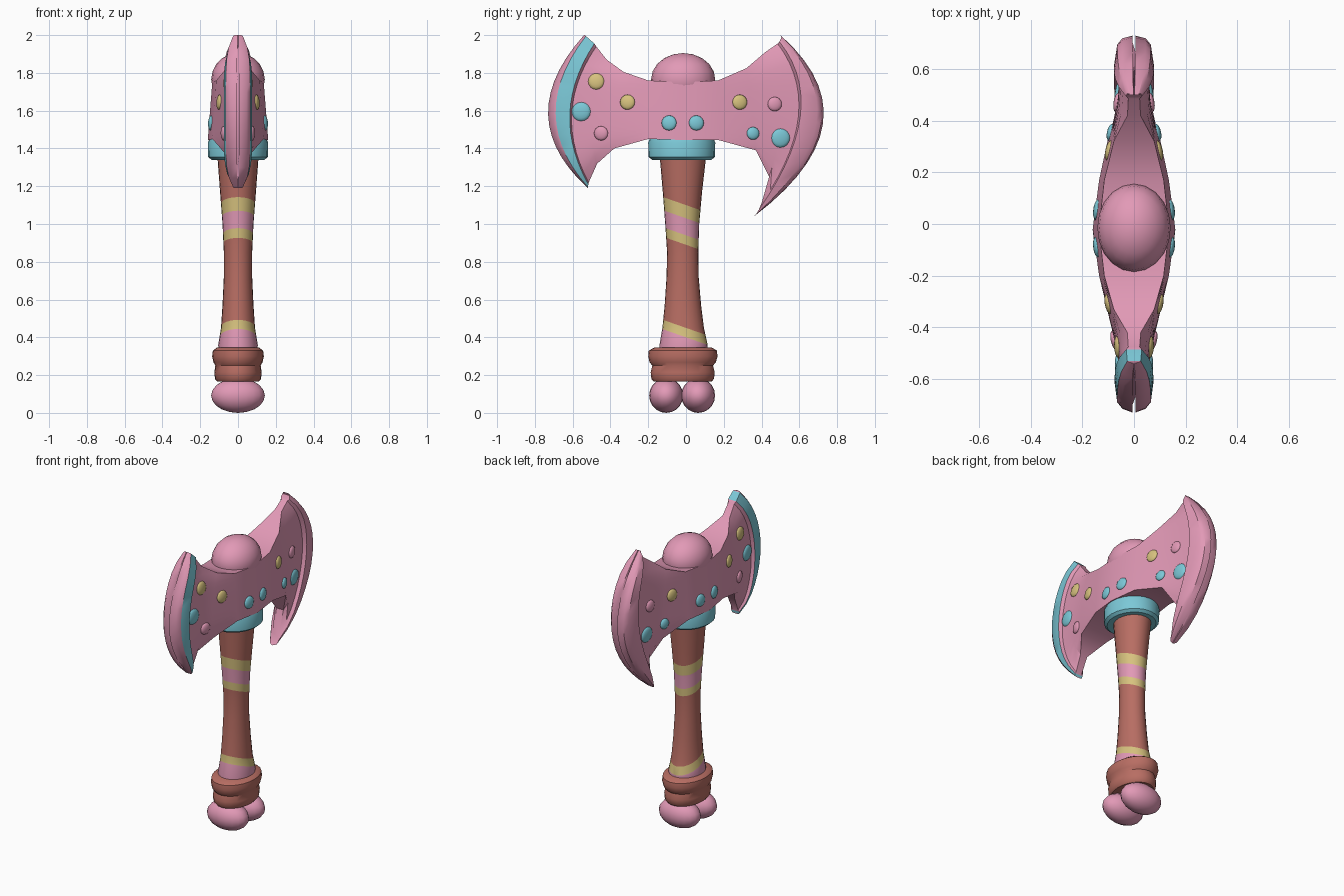
import bpy, bmesh, math
from mathutils import Vector
from mathutils.bvhtree import BVHTree

if "Cube" in bpy.data.objects:
    bpy.data.objects.remove(bpy.data.objects["Cube"])


def material(name, rgb):
    m = bpy.data.materials.new(name)
    m.diffuse_color = (*rgb, 1)
    m.use_nodes = True
    m.node_tree.nodes["Principled BSDF"].inputs["Base Color"].default_value = m.diffuse_color
    return m


PINK, CYAN, YELLOW, BROWN = 0, 1, 2, 3
MATS = [material("pink", (0.76, 0.32, 0.47)), material("cyan", (0.20, 0.58, 0.68)),
        material("yellow", (0.68, 0.54, 0.21)), material("brown", (0.48, 0.155, 0.125))]


def finish(bm, name, color=None, angle=40):
    bmesh.ops.recalc_face_normals(bm, faces=bm.faces)
    if color is not None:
        for f in bm.faces:
            f.material_index = color
    me = bpy.data.meshes.new(name)
    bm.to_mesh(me)
    bm.free()
    for m in MATS:
        me.materials.append(m)
    ob = bpy.data.objects.new(name, me)
    bpy.context.collection.objects.link(ob)
    bpy.context.view_layer.objects.active = ob
    ob.select_set(True)
    bpy.ops.object.shade_smooth_by_angle(angle=math.radians(angle))
    ob.select_set(False)
    return ob


def loft(rings):
    """Skin a list of closed rings and cap both ends."""
    bm = bmesh.new()
    vs = [[bm.verts.new(p) for p in r] for r in rings]
    n = len(rings[0])
    for a, b in zip(vs, vs[1:]):
        for i in range(n):
            j = (i + 1) % n
            bm.faces.new((a[i], a[j], b[j], b[i]))
    bm.faces.new(vs[0])
    bm.faces.new(vs[-1])
    return bm


def oval_stack(profile, n=24):
    """Profile rows: half width in x, y min, y max, z."""
    return loft([[(rx * math.cos(2 * math.pi * i / n),
                   (y0 + y1) / 2 + (y1 - y0) / 2 * math.sin(2 * math.pi * i / n), z)
                  for i in range(n)] for rx, y0, y1, z in profile])


def ellipsoid(name, loc, size, color, seg=20, rot=None):
    bm = bmesh.new()
    bmesh.ops.create_uvsphere(bm, u_segments=seg, v_segments=seg // 2, radius=1)
    bmesh.ops.scale(bm, vec=size, verts=bm.verts)
    ob = finish(bm, name, color, 60)
    ob.location = loc
    if rot:
        ob.rotation_mode = 'QUATERNION'
        ob.rotation_quaternion = rot
    return ob


# Axe head: stations from one edge to the other (bottom, middle, top, half thickness)
stations = [
    ((-.52, 1.19), (-.73, 1.58), (-.54, 2.0), .005),
    ((-.52, 1.19), (-.715, 1.58), (-.535, 2.0), .045),
    ((-.52, 1.195), (-.69, 1.585), (-.53, 1.995), .065),
    ((-.517, 1.21), (-.615, 1.585), (-.485, 1.955), .075),
    ((-.515, 1.22), (-.605, 1.585), (-.475, 1.94), .055),
    ((-.47, 1.32), (-.5, 1.59), (-.42, 1.87), .065),
    ((-.38, 1.40), (-.39, 1.6), (-.33, 1.805), .085),
    ((-.2, 1.45), (-.2, 1.6), (-.2, 1.76), .125),
    ((-.02, 1.445), (-.02, 1.6), (-.02, 1.75), .148),
    ((.17, 1.445), (.17, 1.6), (.17, 1.76), .125),
    ((.37, 1.39), (.35, 1.6), (.32, 1.825), .085),
    ((.44, 1.25), (.49, 1.58), (.42, 1.91), .063),
    ((.40, 1.11), (.595, 1.57), (.485, 1.955), .055),
    ((.385, 1.075), (.605, 1.57), (.495, 1.965), .078),
    ((.37, 1.05), (.69, 1.54), (.505, 1.985), .065),
    ((.365, 1.045), (.715, 1.53), (.50, 2.0), .045),
    ((.36, 1.04), (.725, 1.53), (.50, 2.0), .005)]
N = 14
rings = []
for b, m, t, h in stations:
    side = []
    for i in range(N + 1):
        s = i / N
        w = ((1 - s) * (1 - 2 * s), 4 * s * (1 - s), s * (2 * s - 1))
        y, z = (w[0] * b[k] + w[1] * m[k] + w[2] * t[k] for k in (0, 1))
        x = h * (1 + .08 * (1 - 2 * s))
        if abs(m[0]) > .45:                      # blade tips get thin
            x = h * (1 - .6 * abs(2 * s - 1) ** 6)
        side.append((x, y, z))
    rings.append(side + [(-x, y, z) for x, y, z in reversed(side)])
bm = loft(rings)
bm.faces.ensure_lookup_table()
for i in range(2 * (N + 1)):                     # painted band on one blade
    bm.faces[2 * 2 * (N + 1) + i].material_index = CYAN
bmesh.ops.recalc_face_normals(bm, faces=bm.faces)
tree = BVHTree.FromBMesh(bm)
finish(bm, "axe_head", angle=35)

# Raised round dots on both sides of the head
dots = [(-.475, 1.755, .043, YELLOW), (-.31, 1.645, .04, YELLOW), (-.555, 1.595, .05, CYAN),
        (-.45, 1.48, .038, PINK), (-.09, 1.535, .04, CYAN), (.055, 1.535, .04, CYAN),
        (.285, 1.645, .04, YELLOW), (.355, 1.48, .034, CYAN), (.47, 1.635, .038, PINK),
        (.5, 1.455, .05, CYAN)]
for y, z, r, c in dots:
    for sx in (1, -1):
        hit, normal, _, _ = tree.ray_cast(Vector((sx, y, z)), Vector((-sx, 0, 0)))
        ellipsoid("dot", hit, (r, r, .014), c, 16, normal.to_track_quat('Z', 'Y'))

# Dome on top of the head
ellipsoid("top_dome", (0, -.015, 1.765), (.142, .17, .14), PINK)

# Collar under the head
finish(oval_stack([(.14, -.18, .135, 1.34), (.158, -.198, .153, 1.355),
                   (.16, -.2, .155, 1.43), (.15, -.19, .145, 1.455)]), "collar", CYAN)

# Handle with slanted painted bands
bm = oval_stack([(.10, -.14, .11, .30), (.105, -.14, .115, .36), (.09, -.125, .095, .45),
                 (.082, -.113, .08, .57), (.075, -.103, .067, .72), (.075, -.1, .065, .85),
                 (.082, -.11, .07, 1.0), (.095, -.123, .085, 1.17), (.11, -.14, .108, 1.37)])
SLANT = .35
for cut in (.40, .45, .89, .94, 1.03, 1.10):
    bmesh.ops.bisect_plane(bm, geom=bm.verts[:] + bm.edges[:] + bm.faces[:],
                           plane_co=(0, 0, cut), plane_no=(0, SLANT, 1))
bands = [(0, .40, PINK), (.40, .45, YELLOW), (.89, .94, YELLOW),
         (.94, 1.03, PINK), (1.03, 1.10, YELLOW)]
for f in bm.faces:
    c = f.calc_center_median()
    level = c.z + SLANT * c.y
    f.material_index = next((m for lo, hi, m in bands if lo < level < hi), BROWN)
finish(bm, "handle")

# Two-roll grip wrap
finish(oval_stack([(.11, -.17, .135, .165), (.122, -.183, .148, .18), (.125, -.187, .152, .215),
                   (.12, -.178, .143, .25), (.13, -.193, .158, .268), (.137, -.2, .167, .30),
                   (.133, -.197, .163, .33), (.11, -.165, .135, .347)]), "grip_wrap", BROWN)

# Bone-like knobs at the foot
for y in (-.105, .064):
    ellipsoid("foot_knob", (0, y, .092), (.142, .09, .092), PINK)
